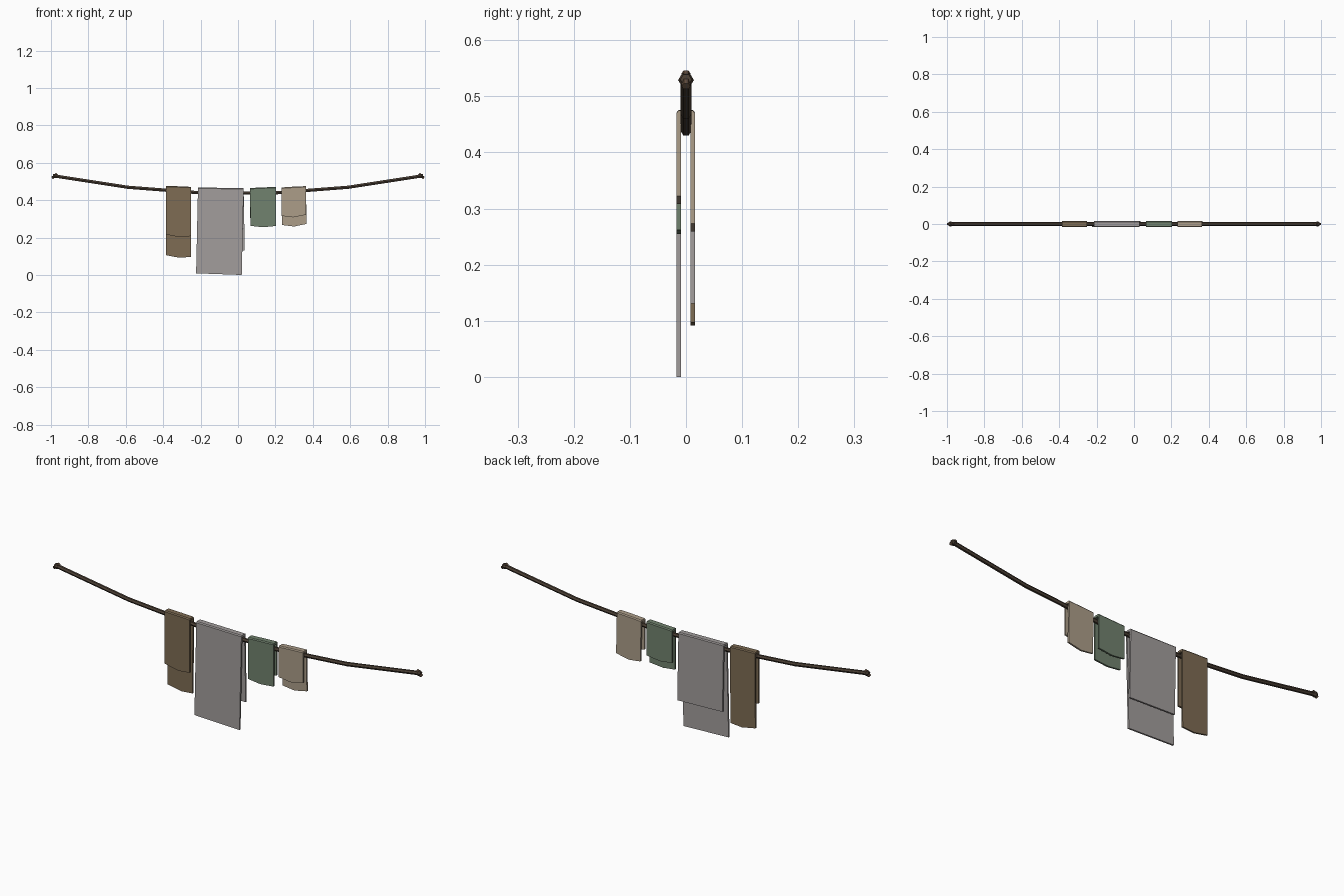
import bpy, bmesh
from mathutils import Vector

if "Cube" in bpy.data.objects:
    bpy.data.objects.remove(bpy.data.objects["Cube"])


def material(name, srgb):
    m = bpy.data.materials.new(name)
    lin = [((c / 255 + 0.055) / 1.055) ** 2.4 for c in srgb]
    m.diffuse_color = (*lin, 1)
    m.use_nodes = True
    m.node_tree.nodes["Principled BSDF"].inputs["Base Color"].default_value = m.diffuse_color
    return m


rope_mat = material("dark rope", (76, 64, 53))
peg_mat = material("knot brown", (98, 78, 62))
brown = material("brown cloth", (126, 108, 84))
grey = material("grey cloth", (162, 157, 156))
green = material("green cloth", (113, 130, 110))
cream = material("cream cloth", (172, 157, 137))


def finish(name, bm, mat):
    bmesh.ops.recalc_face_normals(bm, faces=bm.faces)
    me = bpy.data.meshes.new(name)
    bm.to_mesh(me)
    bm.free()
    me.materials.append(mat)
    ob = bpy.data.objects.new(name, me)
    bpy.context.collection.objects.link(ob)
    return ob


def loft(name, rings, mat):
    """Closed solid through a list of equal-length point rings."""
    bm = bmesh.new()
    vs = [[bm.verts.new(p) for p in r] for r in rings]
    n = len(rings[0])
    for a, b in zip(vs, vs[1:]):
        for i in range(n):
            j = (i + 1) % n
            bm.faces.new((a[i], a[j], b[j], b[i]))
    bm.faces.new(vs[0])
    bm.faces.new(vs[-1][::-1])
    return finish(name, bm, mat)


def tube(name, points, radii, mat):
    """Six-sided tube along points lying in the xz plane."""
    hexagon = [(1, 0), (0.5, 0.87), (-0.5, 0.87), (-1, 0), (-0.5, -0.87), (0.5, -0.87)]
    pts = [Vector((x, 0, z)) for x, z in points]
    rings = []
    for i, p in enumerate(pts):
        d = (pts[min(i + 1, len(pts) - 1)] - pts[max(i - 1, 0)]).normalized()
        up = Vector((-d.z, 0, d.x))
        rings.append([p + Vector((0, a * radii[i], 0)) + up * (b * radii[i]) for a, b in hexagon])
    return loft(name, rings, mat)


# sagging line in five straight spans
line = [(x, 0.435 + 0.094 * (x / 0.98) ** 2) for x in (-0.985, -0.59, -0.197, 0.197, 0.59, 0.985)]
tube("washing_line", line, [0.0098] * 6, rope_mat)

# end knots: a flared collar on the line and a short crossing stub
for side, s in (("left", -1), ("right", 1)):
    tube(side + "_end_knot", [(s * 0.968, 0.526), (s * 0.982, 0.529), (s * 0.99, 0.53)],
         [0.009, 0.014, 0.010], rope_mat)
    tube(side + "_end_stub", [(s * 0.994, 0.518), (s * 0.968, 0.541)], [0.008, 0.008], peg_mat)


def cloth(name, mat, xs, top, front, back, lean=0.0, back_shift=0.0):
    """Folded cloth over the line; top, front and back give heights per column."""
    rings = []
    for x, t, f, b in zip(xs, top, front, back):
        xf, xb = x + lean, x + back_shift
        rings.append([
            (xf, -0.017, f), (x, -0.017, t - 0.005), (x, -0.013, t),
            (x, 0.012, t), (x, 0.016, t - 0.005), (xb, 0.016, b),
            (xb, 0.008, b), (x, 0.008, t - 0.010), (x, -0.009, t - 0.010), (xf, -0.009, f)])
    # side walls are concave, so build them as quads
    bm = bmesh.new()
    vs = [[bm.verts.new(p) for p in r] for r in rings]
    for p, q in zip(vs, vs[1:]):
        for i in range(10):
            j = (i + 1) % 10
            bm.faces.new((p[i], p[j], q[j], q[i]))
    for r in (vs[0], vs[-1]):
        for ids in ((0, 1, 8, 9), (1, 2, 8), (2, 3, 7, 8), (3, 4, 7), (4, 5, 6, 7)):
            bm.faces.new([r[i] for i in ids])
    return finish(name, bm, mat)


# cloths from left to right, with slightly bowed hems
cloth("brown_towel", brown, (-0.385, -0.312, -0.25), (0.476, 0.474, 0.471),
      (0.217, 0.202, 0.208), (0.106, 0.092, 0.097), back_shift=-0.001)
cloth("grey_sheet", grey, (-0.214, 0.03), (0.468, 0.464),
      (0.009, 0.0), (0.139, 0.131), lean=-0.010, back_shift=0.006)
cloth("green_cloth", green, (0.065, 0.13, 0.203), (0.465, 0.468, 0.471),
      (0.263, 0.255, 0.262), (0.305, 0.297, 0.306), lean=0.001)
cloth("cream_cloth", cream, (0.232, 0.295, 0.363), (0.468, 0.472, 0.475),
      (0.316, 0.308, 0.322), (0.267, 0.259, 0.273), back_shift=0.004)
